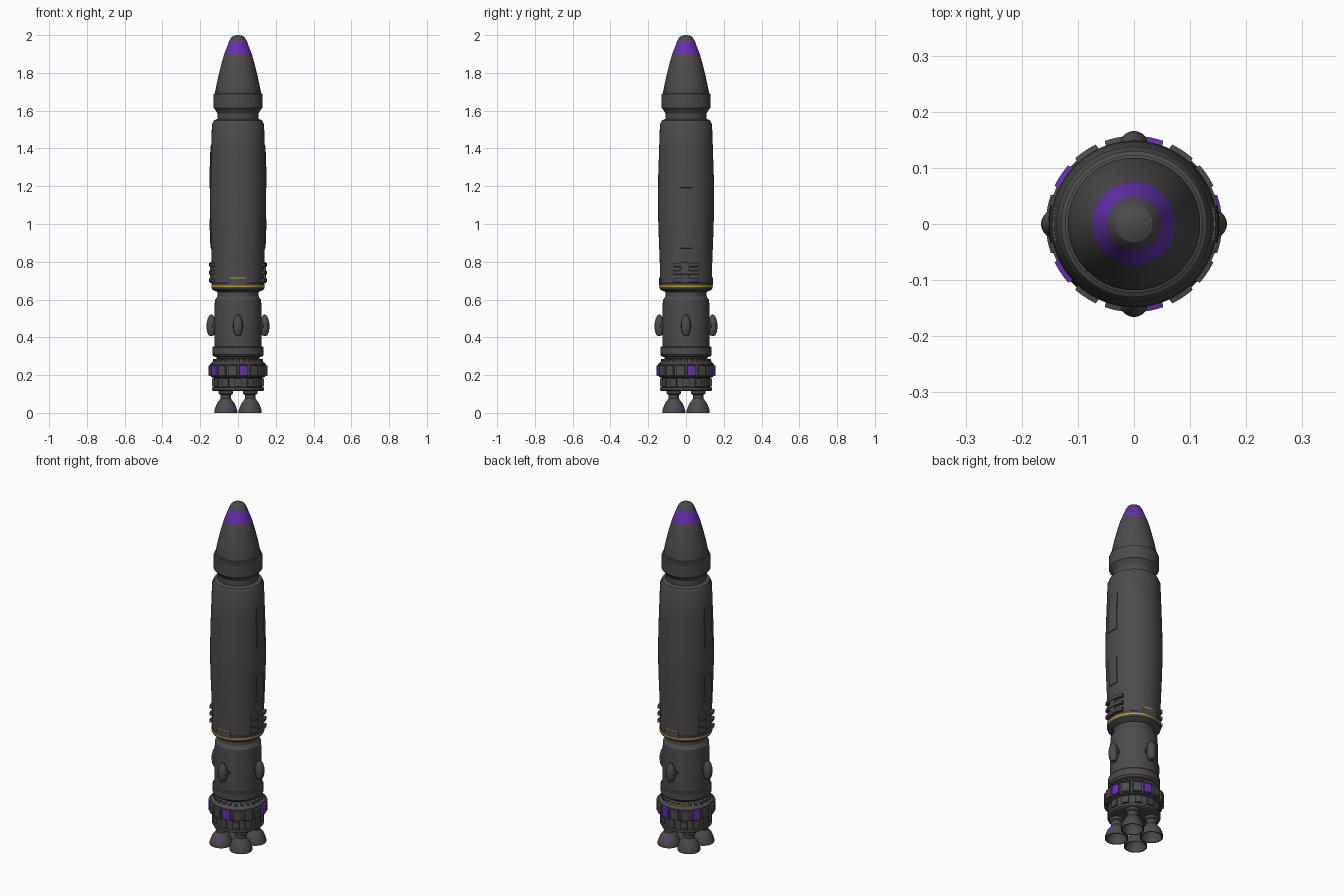
import bpy, bmesh, math
from math import sin, cos, pi, radians

if "Cube" in bpy.data.objects:
    bpy.data.objects.remove(bpy.data.objects["Cube"])


def material(name, rgb):
    m = bpy.data.materials.new(name)
    m.diffuse_color = (*rgb, 1)
    m.use_nodes = True
    m.node_tree.nodes["Principled BSDF"].inputs["Base Color"].default_value = m.diffuse_color
    return m


GRAY = material("dark_gray", (0.075, 0.069, 0.073))
PURPLE = material("purple", (0.13, 0.032, 0.42))
YELLOW = material("yellow", (0.55, 0.36, 0.02))


def finish(bm, name, mats):
    bmesh.ops.recalc_face_normals(bm, faces=bm.faces)
    me = bpy.data.meshes.new(name)
    bm.to_mesh(me)
    bm.free()
    for m in mats:
        me.materials.append(m)
    ob = bpy.data.objects.new(name, me)
    bpy.context.collection.objects.link(ob)
    return ob


def lathe(name, profile, center=(0, 0), seg=64, mats=(GRAY,), rule=None):
    """Spin (radius, z) points round a vertical axis; rule(face centre) gives the material."""
    bm = bmesh.new()
    cx, cy = center
    rings = []
    for r, z in profile:
        if r < 1e-6:
            rings.append([bm.verts.new((cx, cy, z))] * seg)
        else:
            rings.append([bm.verts.new((cx + r * cos(2 * pi * i / seg),
                                        cy + r * sin(2 * pi * i / seg), z)) for i in range(seg)])
    for a, b in zip(rings, rings[1:]):
        for i in range(seg):
            j = (i + 1) % seg
            vs = list(dict.fromkeys((a[i], a[j], b[j], b[i])))
            f = bm.faces.new(vs)
            if rule:
                f.material_index = rule(f.calc_center_median())
    return finish(bm, name, mats)


def plate(name, radius, angle, half, z0, z1, thick, mat=GRAY, bevel=0.0, nu=6, nv=4, top=1.0):
    """Curved plate on a round body; bevel shrinks the outer face, top narrows the upper end."""
    bm = bmesh.new()
    rad = radius if callable(radius) else (lambda z: radius)

    def grid(off, shrink):
        rows = []
        for j in range(nv + 1):
            t = j / nv
            z = z0 + shrink + (z1 - z0 - 2 * shrink) * t
            r = rad(z) + off
            h = (radians(half) - shrink / r) * (1 + (top - 1) * t)
            rows.append([bm.verts.new((r * cos(radians(angle) + h * (2 * i / nu - 1)),
                                       r * sin(radians(angle) + h * (2 * i / nu - 1)), z))
                         for i in range(nu + 1)])
        return rows

    def border(g):
        return g[0] + [r[-1] for r in g[1:]] + g[-1][-2::-1] + [r[0] for r in g[-2:0:-1]]

    inner, outer = grid(-0.012, 0), grid(thick, bevel)
    for g in (inner, outer):
        for j in range(nv):
            for i in range(nu):
                bm.faces.new((g[j][i], g[j][i + 1], g[j + 1][i + 1], g[j + 1][i]))
    a, b = border(inner), border(outer)
    for i in range(len(a)):
        k = (i + 1) % len(a)
        bm.faces.new((a[i], a[k], b[k], b[i]))
    return finish(bm, name, (mat,))


# Nose cone with a purple band
lathe("nose_cone", [(0, 2.0), (.018, 1.998), (.033, 1.99), (.042, 1.978), (.048, 1.965), (.058, 1.938),
                    (.074, 1.897), (.09, 1.84), (.106, 1.775), (.118, 1.715), (.118, 1.70), (0, 1.70)],
      mats=(GRAY, PURPLE), rule=lambda c: int(1.897 < c.z < 1.965))

# Collar and neck below the nose
lathe("nose_collar", [(0, 1.708), (.112, 1.708), (.123, 1.703), (.123, 1.692), (.130, 1.688), (.130, 1.615),
                      (.122, 1.607), (.108, 1.585), (.108, 1.54), (0, 1.54)])

# Bulging main body
BODY = [(.138, .68), (.139, .80), (.145, .95), (.148, 1.05), (.1485, 1.15), (.147, 1.26),
        (.143, 1.38), (.138, 1.525)]


def body_radius(z):
    for (r0, a), (r1, b) in zip(BODY, BODY[1:]):
        if z <= b:
            return r0 + (r1 - r0) * (z - a) / (b - a)
    return BODY[-1][0]


lathe("main_body", [(0, .68)] + BODY + [(.128, 1.548), (.112, 1.555), (0, 1.555)])

# Flange under the body with its yellow line
lathe("body_flange", [(0, .69), (.136, .69), (.141, .685), (.141, .674), (.141, .666), (.138, .655), (.122, .645),
                      (.108, .64), (.108, .60), (0, .60)],
      mats=(GRAY, YELLOW), rule=lambda c: int(.666 < c.z < .674))

# Side panels and cooling slats on the left and right
for side, ang in (("right", 0), ("left", 180)):
    plate(side + "_upper_panel", body_radius, ang, 13.5, 1.19, 1.415, .004, bevel=.002)
    plate(side + "_lower_panel", body_radius, ang, 13, .87, 1.025, .004, bevel=.002)
    for i in range(3):
        plate(f"{side}_slat_{i}", .139, ang, 27, .69 + i * .041, .714 + i * .041, .014, bevel=.003)
    plate(side + "_slat_spine", .139, ang - 2, 9, .685, .80, .010, bevel=.003)

# Stepped hatch with yellow trim on the front and back
for side, ang in (("front", -90), ("back", 90)):
    plate(side + "_hatch", .139, ang, 21, .674, .712, .004, top=.8)
    plate(side + "_hatch_trim", .139, ang, 17, .711, .717, .004, YELLOW, nv=1)

# Lower stage with its bottom ring and neck
lathe("lower_stage", [(0, .625), (.104, .625), (.112, .612), (.122, .598), (.125, .55), (.125, .352), (.132, .350),
                      (.136, .345), (.136, .308), (.130, .300), (.115, .295), (.110, .285), (.110, .26), (0, .26)])

# Thruster pods around the lower stage
for k in range(4):
    a = k * pi / 2
    lathe(f"thruster_pod_{k}", [(0, .407), (.014, .41), (.021, .425), (.025, .445), (.025, .475), (.019, .50),
                                (.009, .518), (0, .522)], (.141 * cos(a), .141 * sin(a)), 20)
    plate(f"pod_mount_{k}", .125, 90 * k, 14, .45, .475, .012, bevel=.003, nv=1)

# Engine housing
lathe("engine_housing", [(0, .288), (.112, .288), (.124, .277), (.140, .266), (.147, .258), (.147, .20), (.142, .19),
                         (.129, .186), (.129, .136), (.138, .134), (.138, .12), (.130, .115), (0, .115)])

# Sixteen bevelled panels, every third one purple
for k in range(16):
    colour = PURPLE if k % 3 == 0 and k < 15 else GRAY
    plate(f"housing_panel_{k}", .147, 11.25 + 22.5 * k, 10.2, .192, .256, .010, colour, bevel=.006)

# Teeth on the shoulder and blocks on the lower band
for k in range(24):
    plate(f"shoulder_tooth_{k}", .126, 15 * k, 4.5, .262, .287, .006, bevel=.003, nu=2, nv=1)
for k in range(12):
    plate(f"band_block_{k}", .129, 30 * k, 9, .138, .184, .009, bevel=.003, nu=4, nv=1)
plate("shoulder_stripe", .130, 105, 30, .272, .278, .005, YELLOW, nu=16, nv=1)

# Four open engine bells, each with a small purple mark
for k in range(4):
    a = radians(225 + 90 * k)
    cx, cy = .0915 * cos(a), .0915 * sin(a)
    mark = radians(-68 + 90 * k)

    def rule(c, cx=cx, cy=cy, mark=mark):
        d = (math.atan2(c.y - cy, c.x - cx) - mark + pi) % (2 * pi) - pi
        r = math.hypot(c.x - cx, c.y - cy)
        return int(abs(d) < .3 and .028 < c.z < .05 and r > .044)

    lathe(f"engine_bell_{k}", [(0, .12), (.038, .12), (.038, .102), (.029, .096), (.028, .075), (.036, .064),
                               (.047, .05), (.056, .028), (.061, .012), (.061, 0), (.055, 0), (.050, .025),
                               (.038, .05), (.02, .07), (0, .072)],
          (cx, cy), 40, (GRAY, PURPLE), rule)

# Smooth shading with sharp edges kept
bpy.ops.object.select_all(action='SELECT')
bpy.context.view_layer.objects.active = bpy.context.selected_objects[0]
bpy.ops.object.shade_smooth_by_angle(angle=radians(25))
